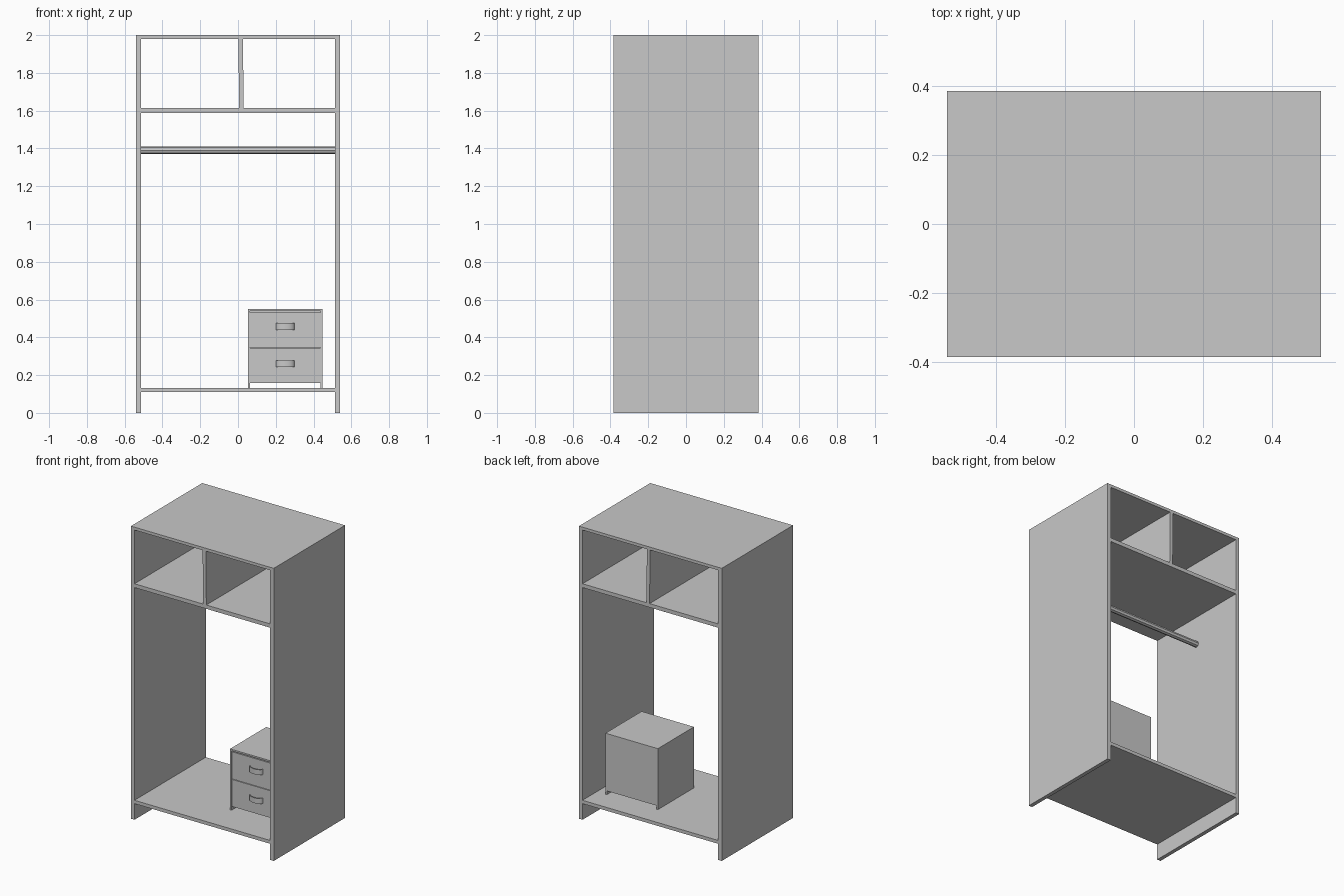
import bpy, math

if "Cube" in bpy.data.objects:
    bpy.data.objects.remove(bpy.data.objects["Cube"])

grey = bpy.data.materials.new("light_grey")
grey.diffuse_color = (0.58, 0.58, 0.58, 1)
grey.use_nodes = True
grey.node_tree.nodes["Principled BSDF"].inputs["Base Color"].default_value = grey.diffuse_color


def box(name, x, y, z, lean=0.0):
    """Box from (min, max) ranges; lean shifts the top along x."""
    v = [(x[i] + lean * k, y[j], z[k]) for k in (0, 1) for j in (0, 1) for i in (0, 1)]
    f = [(0, 2, 3, 1), (4, 5, 7, 6), (0, 1, 5, 4), (2, 6, 7, 3), (0, 4, 6, 2), (1, 3, 7, 5)]
    me = bpy.data.meshes.new(name)
    me.from_pydata(v, [], f)
    me.materials.append(grey)
    ob = bpy.data.objects.new(name, me)
    bpy.context.collection.objects.link(ob)
    return ob


# Wardrobe carcass, open at front and back
W, D, T = 0.54, 0.385, 0.027
depth = (-D, D)
inner = (-W + T, W - T)
box("left_side_panel", (-W, -W + T), depth, (0, 2))
box("right_side_panel", (W - T, W), depth, (0, 2))
box("top_panel", inner, depth, (1.98, 2))
box("upper_shelf", inner, depth, (1.587, 1.613))
box("floor_shelf", inner, depth, (0.11, 0.133))
box("upper_divider", (0.006, 0.03), depth, (1.613, 1.98), lean=-0.004)

# Hanging rail
bpy.ops.mesh.primitive_cylinder_add(vertices=8, radius=0.02, depth=2 * (W - T),
                                    location=(0, 0, 1.39), rotation=(0, math.pi / 2, 0))
rail = bpy.context.object
rail.name = "hanging_rail"
rail.data.materials.append(grey)

# Small drawer cabinet standing on the floor shelf
X0, X1, Y0, Y1, Z0, Z1, t = 0.052, 0.448, -0.16, 0.23, 0.133, 0.55, 0.011
box("cabinet_left_side", (X0, X0 + t), (Y0, Y1), (Z0, Z1 - t))
box("cabinet_right_side", (X1 - t, X1), (Y0, Y1), (Z0, Z1 - t))
box("cabinet_top", (X0, X1), (Y0, Y1), (Z1 - t, Z1))
box("cabinet_back", (X0 + t, X1 - t), (Y1 - t, Y1), (0.158, Z1 - t))
box("cabinet_bottom", (X0 + t, X1 - t), (Y0 + 0.02, Y1 - t), (0.158, 0.168))


def bow_handle(name, cx, cz):
    """Curved strip handle arching out from the drawer front."""
    n, half, h, out, th = 10, 0.05, 0.018, 0.028, 0.006
    ring = []
    for i in range(n + 1):
        a = math.pi * i / n
        ring.append((cx - half * math.cos(a), Y0 + 0.004 - out * math.sin(a)))
    for i in range(n, -1, -1):
        a = math.pi * i / n
        ring.append((cx - (half - th) * math.cos(a), Y0 + 0.004 - (out - th) * math.sin(a)))
    m = len(ring)
    v = [(x, y, cz + s * h) for s in (-1, 1) for x, y in ring]
    f = [(i, (i + 1) % m, (i + 1) % m + m, i + m) for i in range(m)]
    for o in (0, m):
        for i in range(n):
            q = (o + i, o + i + 1, o + m - 2 - i, o + m - 1 - i)
            f.append(q if o else q[::-1])
    me = bpy.data.meshes.new(name)
    me.from_pydata(v, [], f)
    me.materials.append(grey)
    ob = bpy.data.objects.new(name, me)
    bpy.context.collection.objects.link(ob)
    bpy.ops.object.select_all(action='DESELECT')
    ob.select_set(True)
    bpy.context.view_layer.objects.active = ob
    bpy.ops.object.shade_smooth_by_angle()


# Two drawer fronts with handles
for label, z0, z1, hz in (("lower", 0.158, 0.343, 0.26), ("upper", 0.347, 0.532, 0.457)):
    box(label + "_drawer_front", (X0 + t, X1 - t), (Y0 + 0.003, Y0 + 0.02), (z0, z1))
    bow_handle(label + "_drawer_handle", 0.25, hz)
